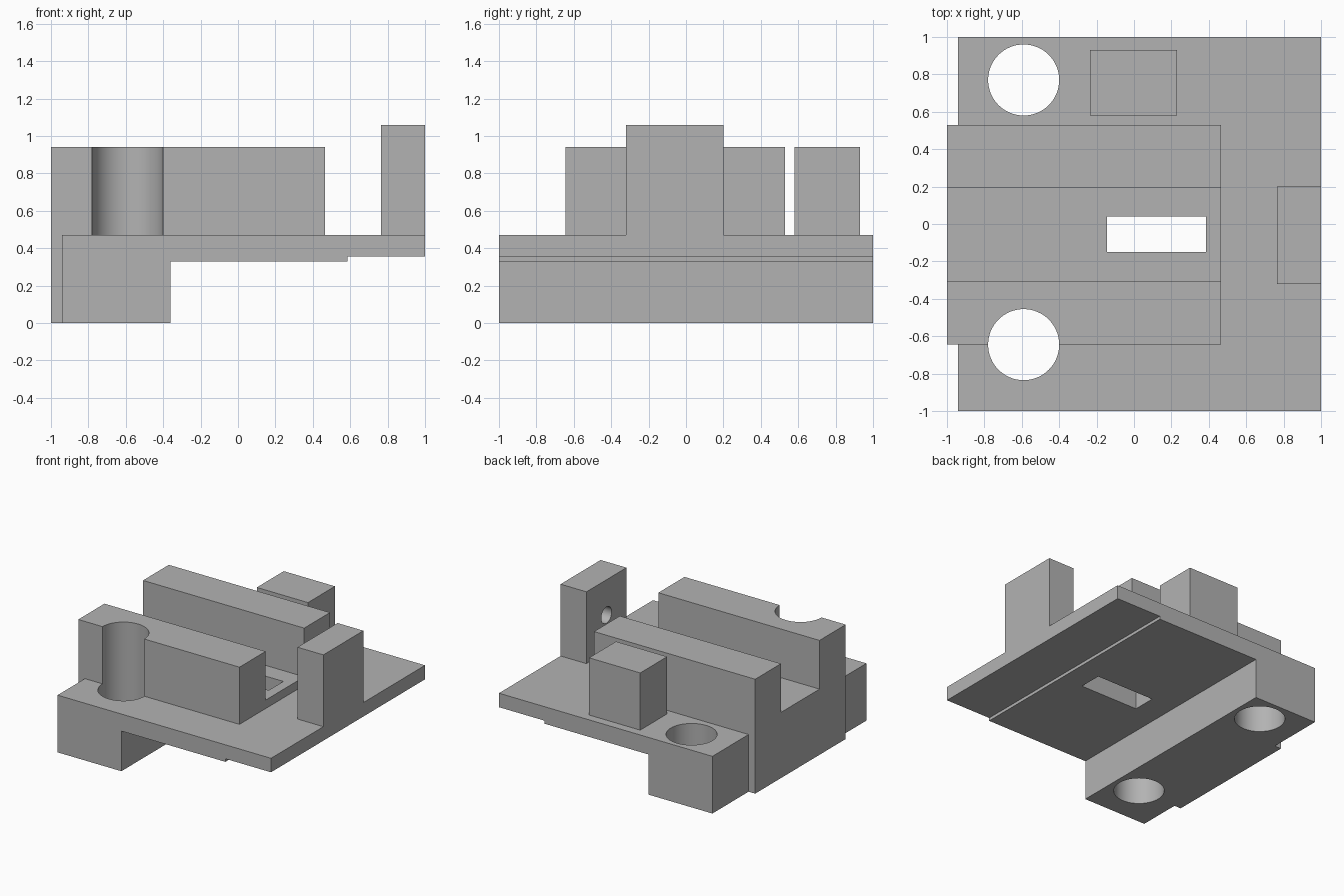
import bpy, bmesh
from mathutils import Matrix, Vector

cube = bpy.data.objects.get("Cube")
if cube:
    bpy.data.objects.remove(cube, do_unlink=True)

grey = bpy.data.materials.new("plain grey")
grey.use_nodes = True
COLOUR = (0.45, 0.45, 0.45, 1)
grey.diffuse_color = COLOUR
grey.node_tree.nodes["Principled BSDF"].inputs["Base Color"].default_value = COLOUR


def add_object(name, bm):
    bmesh.ops.recalc_face_normals(bm, faces=bm.faces)
    mesh = bpy.data.meshes.new(name)
    bm.to_mesh(mesh)
    bm.free()
    mesh.materials.append(grey)
    obj = bpy.data.objects.new(name, mesh)
    bpy.context.collection.objects.link(obj)
    return obj


def prism(name, points, push):
    """Extrude a closed outline along a vector."""
    bm = bmesh.new()
    face = bm.faces.new([bm.verts.new(p) for p in points])
    top = bmesh.ops.extrude_face_region(bm, geom=[face])["geom"]
    verts = [v for v in top if isinstance(v, bmesh.types.BMVert)]
    bmesh.ops.translate(bm, verts=verts, vec=push)
    return add_object(name, bm)


def box(name, x, y, z):
    outline = [(x[0], y[0], z[0]), (x[1], y[0], z[0]), (x[1], y[1], z[0]), (x[0], y[1], z[0])]
    return prism(name, outline, (0, 0, z[1] - z[0]))


def cylinder(name, centre, radius, depth, axis):
    bm = bmesh.new()
    turn = Vector((0, 0, 1)).rotation_difference(Vector(axis)).to_matrix().to_4x4()
    bmesh.ops.create_cone(bm, cap_ends=True, segments=64, radius1=radius, radius2=radius,
                          depth=depth, matrix=Matrix.Translation(centre) @ turn)
    return add_object(name, bm)


def cut(obj, cutters):
    for cutter in cutters:
        mod = obj.modifiers.new("cut", "BOOLEAN")
        mod.operation, mod.solver, mod.object = "DIFFERENCE", "EXACT", cutter
    bpy.ops.object.select_all(action="DESELECT")
    obj.select_set(True)
    bpy.context.view_layer.objects.active = obj
    for mod in list(obj.modifiers):
        bpy.ops.object.modifier_apply(modifier=mod.name)
    bpy.ops.object.shade_smooth_by_angle()


DECK, RAIL_TOP = 0.47, 0.94
RAIL_Y = (-0.645, 0.53)

# Base plate with thick foot and stepped underside
side = [(-0.94, 0), (-0.36, 0), (-0.36, 0.33), (0.585, 0.33),
        (0.585, 0.355), (1, 0.355), (1, DECK), (-0.94, DECK)]
base = prism("base_plate", [(x, -1, z) for x, z in side], (0, 2, 0))

# U-shaped channel with two rails and a raised floor
y0, y1 = RAIL_Y
section = [(y0, DECK), (y1, DECK), (y1, RAIL_TOP), (0.195, RAIL_TOP),
           (0.195, 0.54), (-0.305, 0.54), (-0.305, RAIL_TOP), (y0, RAIL_TOP)]
channel = prism("channel_rails", [(-1, y, z) for y, z in section], (1.465, 0, 0))

# Pad below the channel end, block behind the rail, end stop
box("end_pad", (-1, -0.94), RAIL_Y, (0, DECK))
box("rear_block", (-0.235, 0.23), (0.58, 0.93), (DECK, RAIL_TOP))
stop = box("end_stop", (0.765, 1), (-0.32, 0.2), (DECK, 1.06))

# Bolt holes, floor slot and blind hole in the stop
bolts = [cylinder("bolt_cutter", (-0.59, y, 0.5), 0.19, 2, (0, 0, 1)) for y in (-0.645, 0.77)]
slot = box("slot_cutter", (-0.145, 0.385), (-0.15, 0.04), (0.1, 0.8))
pin = cylinder("pin_cutter", (0.765, -0.06, 0.77), 0.067, 0.26, (1, 0, 0))

cut(base, bolts + [slot])
cut(channel, [bolts[0], slot])
cut(stop, [pin])

for cutter in bolts + [slot, pin]:
    bpy.data.objects.remove(cutter, do_unlink=True)
